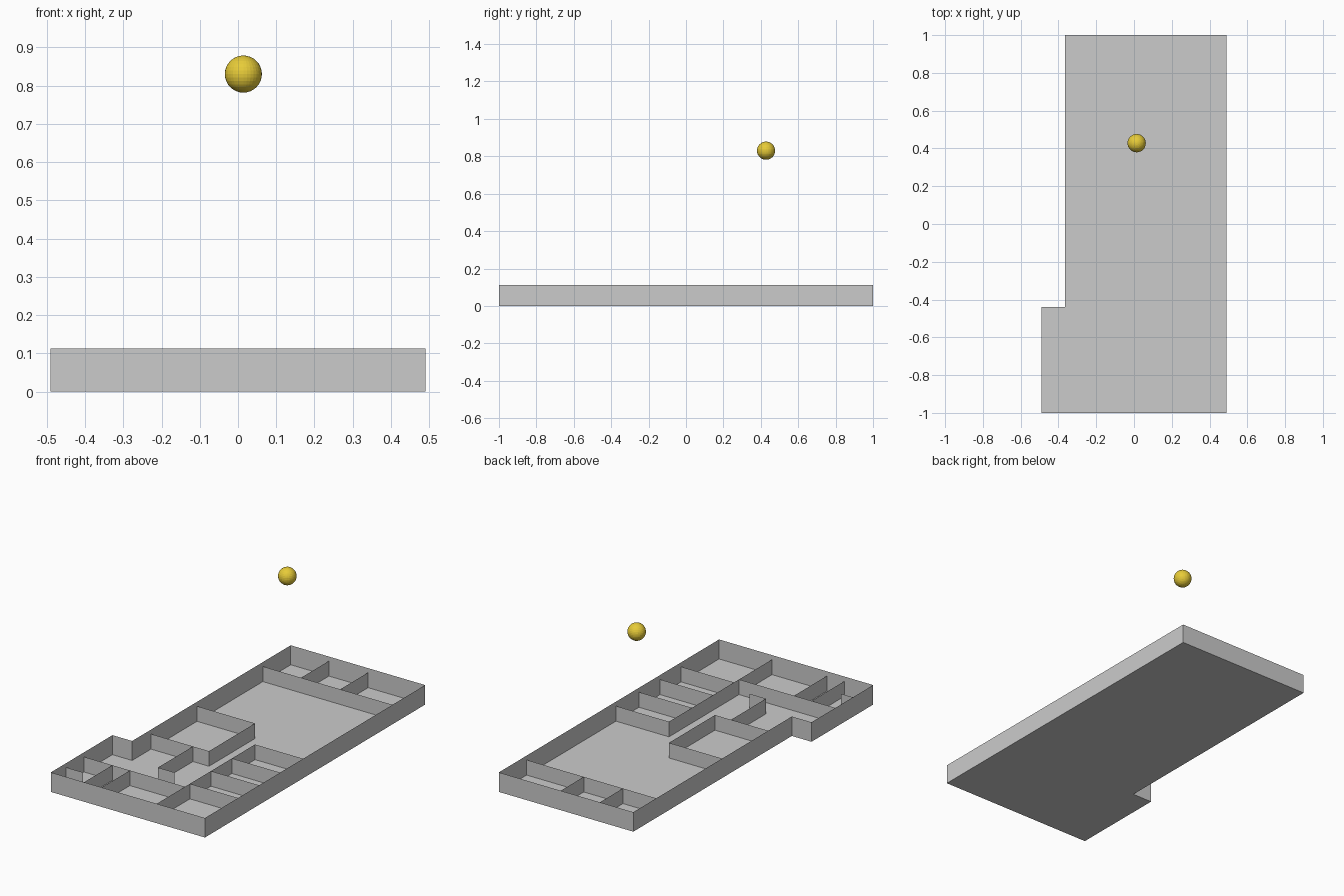
import bpy, bmesh

if "Cube" in bpy.data.objects:
    bpy.data.objects.remove(bpy.data.objects["Cube"])

RIM = 0.112     # outer wall height
INNER = 0.087   # partition height


def new_object(name, bm):
    mesh = bpy.data.meshes.new(name)
    bm.to_mesh(mesh)
    bm.free()
    ob = bpy.data.objects.new(name, mesh)
    bpy.context.collection.objects.link(ob)
    return ob


def wall(name, points, height, closed=False):
    """Thin upright wall following a floor path."""
    bm = bmesh.new()
    low = [bm.verts.new((x, y, 0)) for x, y in points]
    high = [bm.verts.new((x, y, height)) for x, y in points]
    n = len(points)
    for i in range(n if closed else n - 1):
        j = (i + 1) % n
        bm.faces.new((low[i], low[j], high[j], high[i]))
    return new_object(name, bm)


# Floor slab and outer wall share one outline
outline = [(-0.49, -1), (0.49, -1), (0.49, 1),
           (-0.365, 1), (-0.365, -0.44), (-0.49, -0.44)]
bm = bmesh.new()
bm.faces.new([bm.verts.new((x, y, 0)) for x, y in outline])
new_object("floor", bm)
wall("outer_wall", outline, RIM, closed=True)

# Back row of rooms
wall("back_partition", [(-0.365, 0.747), (0.49, 0.747)], INNER)
for x in (-0.122, 0.127):
    wall("back_divider", [(x, 0.747), (x, 1)], INNER)

# Left middle room and the short hooked wall in front of it
wall("middle_room_wall", [(-0.365, 0.149), (0.004, 0.149),
                          (0.004, -0.269), (-0.365, -0.269)], INNER)
wall("hooked_wall", [(-0.098, -0.269), (-0.098, -0.587), (0.006, -0.587)], INNER)

# Row of small rooms on the right, with their corridor wall
wall("corridor_wall", [(0.153, -0.064), (0.153, -1)], INNER)
for y in (-0.064, -0.273, -0.464, -0.655):
    wall("right_divider", [(0.153, y), (0.49, y)], INNER)

# Front left rooms
wall("front_partition", [(-0.49, -0.7), (0.153, -0.7)], INNER)
for x in (-0.309, -0.197):
    wall("front_divider", [(x, -0.7), (x, -1)], INNER)
wall("closet_wall", [(-0.49, -0.86), (-0.382, -0.86)], INNER)

# Floating marker ball
bpy.ops.mesh.primitive_uv_sphere_add(segments=32, ring_count=16, radius=0.0485,
                                     location=(0.014, 0.428, 0.83))
ball = bpy.context.object
ball.name = "marker_ball"
mat = bpy.data.materials.new("yellow")
mat.diffuse_color = (0.8, 0.6, 0.04, 1)
mat.use_nodes = True
mat.node_tree.nodes["Principled BSDF"].inputs["Base Color"].default_value = mat.diffuse_color
ball.data.materials.append(mat)
